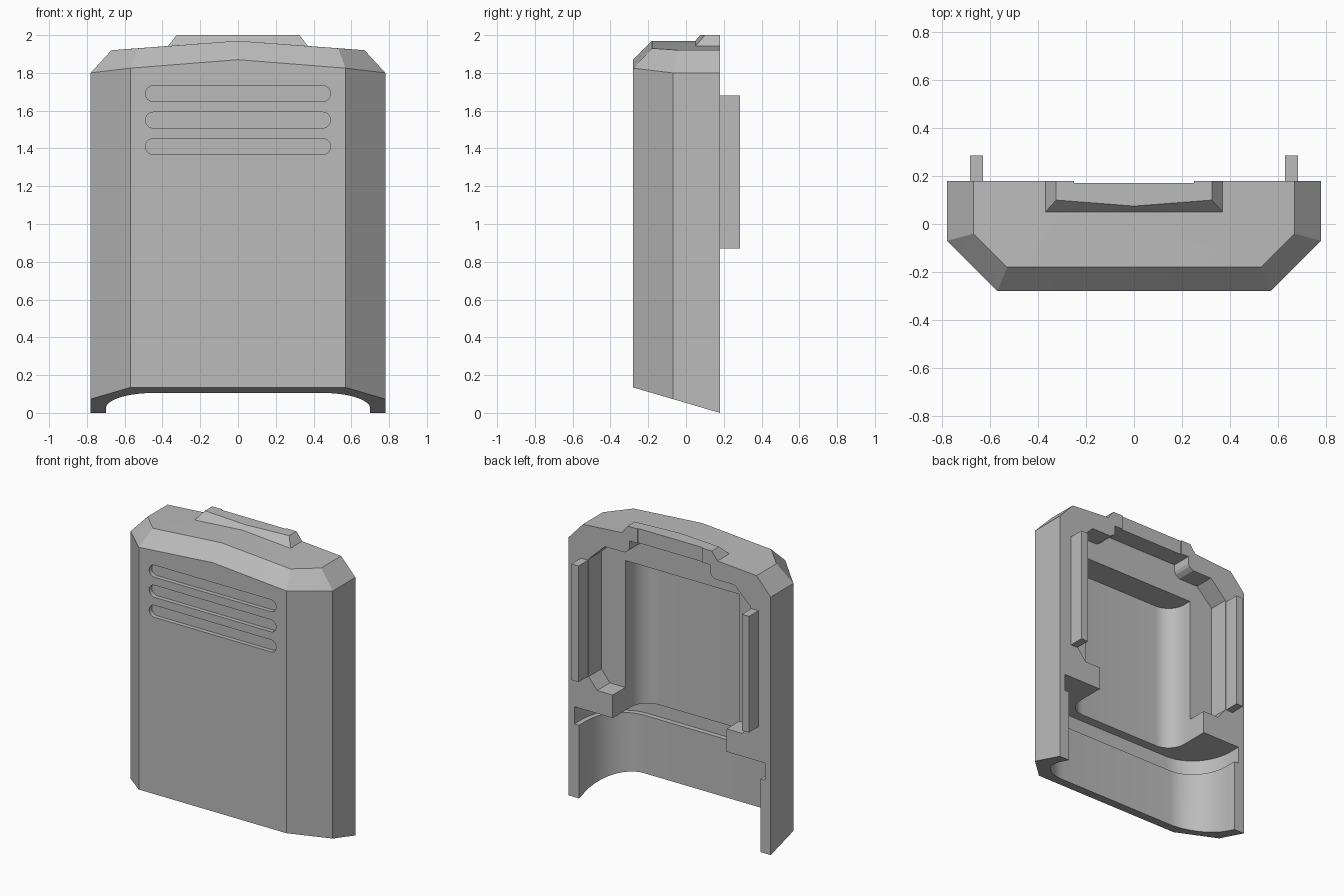
import bpy, bmesh
from math import pi, sin, cos, radians

if "Cube" in bpy.data.objects:
    bpy.data.objects.remove(bpy.data.objects["Cube"], do_unlink=True)

grey = bpy.data.materials.new("matte grey")
grey.use_nodes = True
grey.diffuse_color = (0.5, 0.5, 0.5, 1)
grey.node_tree.nodes["Principled BSDF"].inputs["Base Color"].default_value = grey.diffuse_color


def make(name, bm):
    bmesh.ops.recalc_face_normals(bm, faces=bm.faces)
    mesh = bpy.data.meshes.new(name)
    bm.to_mesh(mesh)
    bm.free()
    mesh.materials.append(grey)
    obj = bpy.data.objects.new(name, mesh)
    bpy.context.collection.objects.link(obj)
    return obj


def mirrored(points):
    """Close a right-half outline with its left half."""
    return points + [(-p[0], *p[1:]) for p in reversed(points)]


def hull(name, points):
    bm = bmesh.new()
    for p in {p for p in mirrored(points)}:
        bm.verts.new(p)
    bmesh.ops.convex_hull(bm, input=bm.verts)
    bmesh.ops.dissolve_limit(bm, angle_limit=radians(1.5), verts=bm.verts, edges=bm.edges)
    return make(name, bm)


def prism(name, outline, lo, hi, axis="z"):
    """Extrude an outline along z, or an x-z outline along y."""
    bm = bmesh.new()
    place = (lambda u, v, w: (u, v, w)) if axis == "z" else (lambda u, v, w: (u, w, v))
    low = [bm.verts.new(place(u, v, lo)) for u, v in outline]
    high = [bm.verts.new(place(u, v, hi)) for u, v in outline]
    bm.faces.new(low)
    bm.faces.new(high)
    for i in range(len(low)):
        j = (i + 1) % len(low)
        bm.faces.new((low[i], low[j], high[j], high[i]))
    return make(name, bm)


def box(name, x0, x1, y0, y1, z0, z1):
    return prism(name, [(x0, y0), (x1, y0), (x1, y1), (x0, y1)], z0, z1)


def combine(target, tool, operation):
    mod = target.modifiers.new(operation, 'BOOLEAN')
    mod.operation, mod.solver, mod.object = operation, 'EXACT', tool
    bpy.context.view_layer.objects.active = target
    bpy.ops.object.modifier_apply(modifier=mod.name)
    bpy.data.objects.remove(tool, do_unlink=True)


# Faceted outer shell: slanted underside, sloping shoulders, chamfered roof
plan = [(0.78, 0.18), (0.78, -0.07), (0.57, -0.28)]
shell = [(x, y, 0.293 * (0.18 - y)) for x, y in plan]
shell += [(x, y, z) for (x, y), z in zip(plan, (1.8, 1.8, 1.825))]
shell += [(0, -0.28, 1.87), (0, -0.18, 1.97), (0, 0.18, 1.97)]
shell += [(0.67, 0.18, 1.92), (0.67, -0.04, 1.92), (0.53, -0.18, 1.93)]
cover = hull("cover_shell", shell)

# Raised tab on the roof
tab = hull("roof_tab", [(0.37, 0.05, 1.942), (0.37, 0.18, 1.942), (0, 0.05, 1.97),
                        (0.325, 0.1, 2), (0, 0.075, 2), (0.325, 0.18, 2)])
combine(cover, tab, 'UNION')


# Lower bay with rounded corners, and the wider groove above it
def bay(name, grow, z0, z1):
    arc = [(0.45 + (0.25 + grow) * cos(a), 0.1 - (0.28 + grow) * sin(a))
           for a in (i * pi / 24 for i in range(13))]
    return prism(name, mirrored([(0.7 + grow, 0.4)] + arc), z0, z1)


combine(cover, bay("lower_bay", 0, -0.2, 0.55), 'DIFFERENCE')
combine(cover, bay("bay_groove", 0.035, 0.51, 0.63), 'DIFFERENCE')

# Stepped opening in the back rim
rim = [(0.44, 0.6), (0.44, 0.79), (0.56, 0.79), (0.625, 0.87), (0.625, 1.69),
       (0.5, 1.81), (0.35, 1.81), (0.32, 1.83), (0.31, 1.85), (0.31, 1.9)]
combine(cover, prism("rim_opening", mirrored(rim), 0.04, 0.4, "y"), 'DIFFERENCE')

# Deep pocket with rounded inner corners
r = 0.13
curve = [(0.44 - r + r * cos(a), -0.15 + r - r * sin(a))
         for a in (i * pi / 20 for i in range(11))]
combine(cover, prism("deep_pocket", mirrored([(0.44, 0.3)] + curve), 0.6, 1.675), 'DIFFERENCE')

# Shallow notch behind the roof tab
combine(cover, box("tab_notch", -0.25, 0.25, 0.171, 0.4, 1.85, 2.1), 'DIFFERENCE')

# Three rounded slots on the front
for z in (1.41, 1.55, 1.69):
    end = [(0.448 + 0.042 * cos(a), z + 0.042 * sin(a))
           for a in (-pi / 2 + i * pi / 12 for i in range(13))]
    combine(cover, prism("front_slot", mirrored(end), -0.4, -0.25, "y"), 'DIFFERENCE')

# Guide rails on the back
for side, name in ((1, "left_rail"), (-1, "right_rail")):
    xs = sorted((side * 0.63, side * 0.685))
    box(name, *xs, 0.17, 0.285, 0.87, 1.68)

# Smooth the rounded walls, keep the edges sharp
bpy.ops.object.select_all(action='DESELECT')
cover.select_set(True)
bpy.context.view_layer.objects.active = cover
bpy.ops.object.shade_smooth_by_angle(angle=radians(20))
